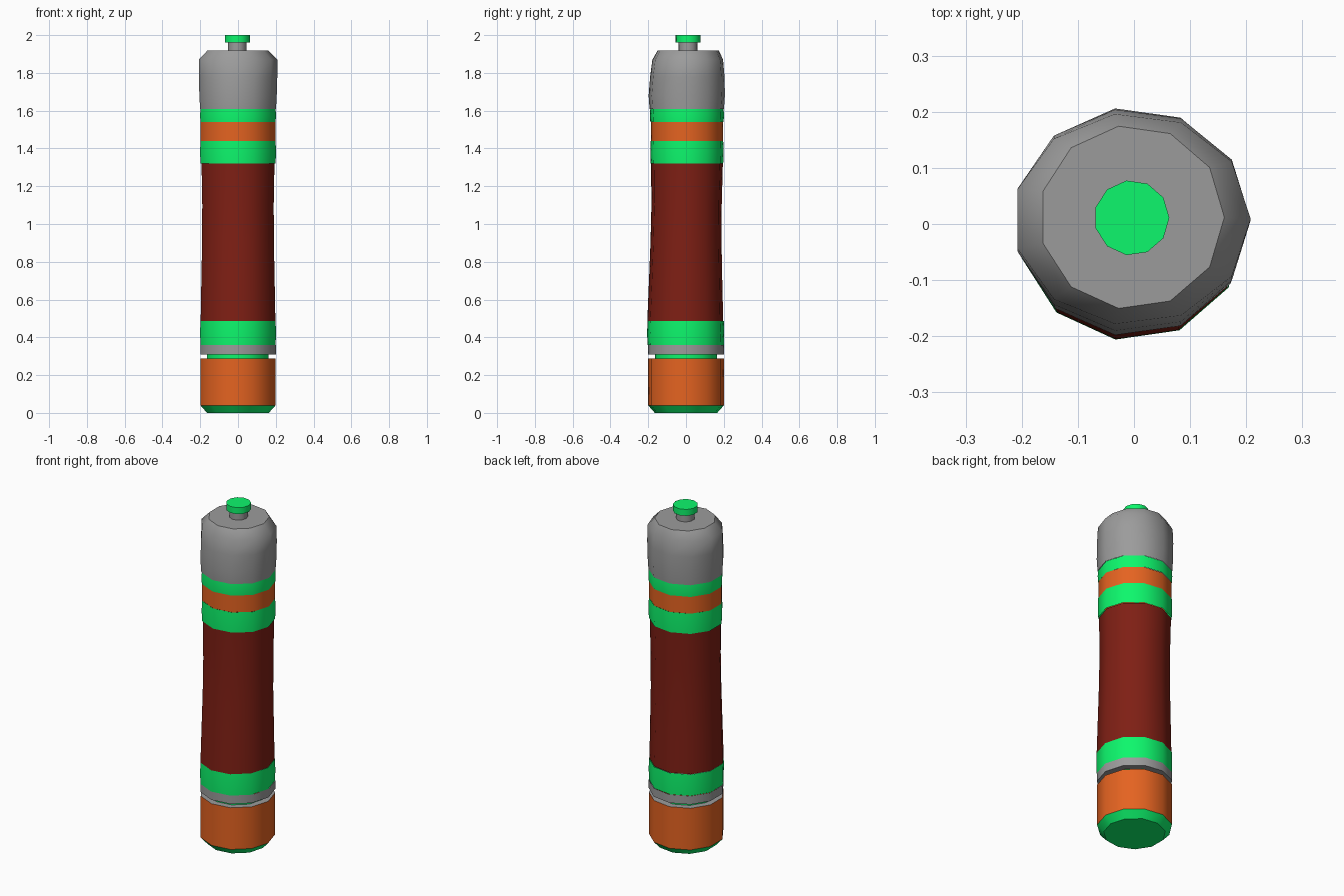
import bpy, bmesh, math

if "Cube" in bpy.data.objects:
    bpy.data.objects.remove(bpy.data.objects["Cube"])

SIDES = 11


def material(name, colour):
    mat = bpy.data.materials.new(name)
    mat.diffuse_color = (*colour, 1)
    mat.use_nodes = True
    mat.node_tree.nodes["Principled BSDF"].inputs["Base Color"].default_value = mat.diffuse_color
    return mat


green = material("green", (0.004, 0.93, 0.15))
orange = material("orange", (0.78, 0.125, 0.015))
red = material("dark_red", (0.21, 0.0137, 0.007))
grey = material("grey", (0.33, 0.33, 0.33))


def tube(name, rings, mat, bottom=False, top=False, angle=35):
    """Stack of 11-sided rings: (z, x radius, y radius, centre y)."""
    bm = bmesh.new()
    loops = []
    for z, rx, ry, cy in rings:
        loops.append([bm.verts.new((-0.004 + rx * math.cos(math.tau * i / SIDES),
                                    cy + ry * math.sin(math.tau * i / SIDES), z))
                      for i in range(SIDES)])
    for a, b in zip(loops, loops[1:]):
        for i in range(SIDES):
            j = (i + 1) % SIDES
            bm.faces.new((a[i], a[j], b[j], b[i]))
    if bottom:
        bm.faces.new(loops[0][::-1])
    if top:
        bm.faces.new(loops[-1])
    mesh = bpy.data.meshes.new(name)
    bm.to_mesh(mesh)
    bm.free()
    mesh.materials.append(mat)
    ob = bpy.data.objects.new(name, mesh)
    bpy.context.collection.objects.link(ob)
    bpy.ops.object.select_all(action='DESELECT')
    ob.select_set(True)
    bpy.context.view_layer.objects.active = ob
    bpy.ops.object.shade_smooth_by_angle(angle=math.radians(angle))
    return ob


def rnd(z, r, cy=0.0):
    return (z, r, r, cy)


# Base cap, lower sleeve and narrow neck
tube("base_cap", [rnd(0, 0.167), rnd(0.04, 0.203)], green, bottom=True)
tube("lower_sleeve", [rnd(0.04, 0.203), rnd(0.287, 0.203)], orange)
tube("sleeve_rim", [rnd(0.287, 0.203), rnd(0.287, 0.166)], grey)
tube("neck", [rnd(0.287, 0.166), rnd(0.31, 0.166)], green)
tube("collar", [rnd(0.31, 0.166), rnd(0.31, 0.204), rnd(0.36, 0.204)], grey)


def band(name, z0, z1, ry, cy):
    """Green band with a very slight ridge round its middle."""
    tube(name, [(z0, 0.203, ry, cy), ((z0 + z1) / 2, 0.205, ry + 0.002, cy),
                (z1, 0.203, ry, cy)], green)


band("lower_band", 0.36, 0.487, 0.204, -0.002)
band("middle_band", 1.32, 1.44, 0.194, 0.005)
band("upper_band", 1.54, 1.61, 0.196, 0.005)

# Slightly waisted grip, leaning a little backwards
tube("grip", [(0.487, 0.202, 0.203, -0.004), (0.70, 0.198, 0.196, -0.002),
              (0.90, 0.194, 0.190, 0.0), (1.10, 0.193, 0.188, 0.003),
              (1.32, 0.197, 0.192, 0.005)], red)
tube("upper_sleeve", [(1.44, 0.203, 0.193, 0.005), (1.54, 0.203, 0.193, 0.005)], orange)

# Domed head, narrower front to back near the top; its flat lid is a separate crisp face
lid = (1.918, 0.165, 0.164, 0.012)
tube("head", [(1.61, 0.205, 0.199, 0.004), (1.68, 0.209, 0.204, 0.004),
              (1.78, 0.212, 0.199, 0.007), (1.87, 0.212, 0.189, 0.009), lid], grey, angle=60)
tube("head_lid", [lid, rnd(1.918, 0.05, 0.011)], grey)

# Push button on a stem
tube("button_stem", [rnd(1.918, 0.05, 0.011), rnd(1.965, 0.05, 0.011)], grey)
tube("button", [rnd(1.962, 0.067, 0.011), rnd(2.0, 0.067, 0.011)], green, bottom=True, top=True)
